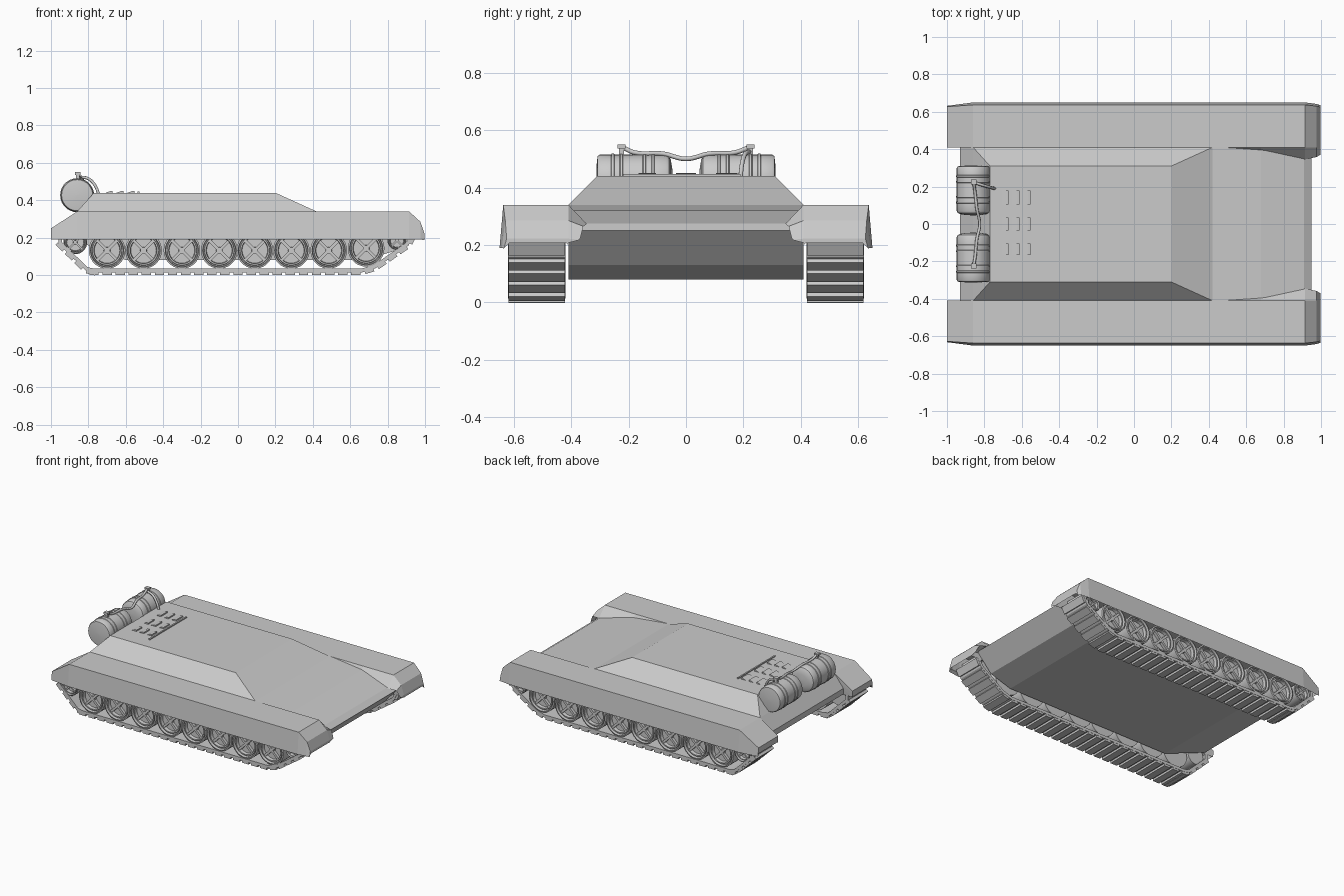
import bpy, bmesh, math
from mathutils import Vector, Matrix

if "Cube" in bpy.data.objects:
    bpy.data.objects.remove(bpy.data.objects["Cube"])

paint = bpy.data.materials.new("plain_grey")
paint.diffuse_color = (0.6, 0.6, 0.6, 1)
paint.use_nodes = True
paint.node_tree.nodes["Principled BSDF"].inputs["Base Color"].default_value = paint.diffuse_color


def make(name, verts, faces, smooth=None):
    """Mesh object from verts and faces, normals outward."""
    me = bpy.data.meshes.new(name)
    me.from_pydata([tuple(v) for v in verts], [], faces)
    bm = bmesh.new()
    bm.from_mesh(me)
    bmesh.ops.recalc_face_normals(bm, faces=bm.faces)
    bm.to_mesh(me)
    bm.free()
    me.materials.append(paint)
    if smooth:
        me.shade_smooth()
        me.set_sharp_from_angle(angle=math.radians(smooth))
    ob = bpy.data.objects.new(name, me)
    bpy.context.collection.objects.link(ob)
    return ob


def loft(name, rings, closed=False, smooth=None):
    """Skin equal-length rings; cap both ends unless closed."""
    n, m = len(rings[0]), len(rings)
    faces = [(i * n + j, i * n + (j + 1) % n,
              (i + 1) % m * n + (j + 1) % n, (i + 1) % m * n + j)
             for i in range(m if closed else m - 1) for j in range(n)]
    if not closed:
        faces += [tuple(range(n)), tuple(range((m - 1) * n, m * n))]
    return make(name, [v for r in rings for v in r], faces, smooth)


def lathe(name, prof, x, z, side=1, n=28):
    """Turn an (r, y) profile round an axis along y."""
    rings = [[(x + r * math.cos(2 * math.pi * k / n), side * y,
               z + r * math.sin(2 * math.pi * k / n)) for k in range(n)]
             for r, y in prof]
    return loft(name, rings, smooth=35)


def boxes(name, items):
    """One object from boxes given as (centre, size, angle about y)."""
    verts, faces = [], []
    for c, s, a in items:
        rot = Matrix.Rotation(a, 3, 'Y')
        b = len(verts)
        for i in range(8):
            p = Vector(((i & 1) - .5, (i >> 1 & 1) - .5, (i >> 2) - .5))
            verts.append(Vector(c) + rot @ Vector((p.x * s[0], p.y * s[1], p.z * s[2])))
        faces += [tuple(b + k for k in f) for f in
                  ((0, 1, 3, 2), (4, 5, 7, 6), (0, 1, 5, 4),
                   (2, 3, 7, 6), (0, 2, 6, 4), (1, 3, 7, 5))]
    return make(name, verts, faces)


def hose(name, pts, radius):
    cu = bpy.data.curves.new(name, 'CURVE')
    cu.dimensions = '3D'
    cu.bevel_depth, cu.bevel_resolution, cu.resolution_u = radius, 2, 6
    cu.use_fill_caps = True
    sp = cu.splines.new('BEZIER')
    sp.bezier_points.add(len(pts) - 1)
    for bp, p in zip(sp.bezier_points, pts):
        bp.co = p
        bp.handle_left_type = bp.handle_right_type = 'AUTO'
    cu.materials.append(paint)
    bpy.context.collection.objects.link(bpy.data.objects.new(name, cu))


# hull tub: side profile extruded across
hull = [(-.93, .25), (-.86, .34), (.42, .34), (.68, .32), (.91, .275), (.95, .25),
        (.84, .13), (.68, .08), (-.6, .08), (-.93, .21)]
loft("hull", [[(x, y, z) for x, z in hull] for y in (-.41, .41)])

# sloped upper deck
loft("upper_deck", [[(-.86, -.41, .34), (.42, -.41, .34), (.42, .41, .34), (-.86, .41, .34)],
                    [(-.77, -.31, .44), (.2, -.31, .44), (.2, .31, .44), (-.77, .31, .44)]])

# fender stations: x, top z, outer y at top and skirt, inner bulge y and z, bottom z
stations = [(-1, .25, .628, .632, .41, .235, .205), (-.99, .256, .628, .633, .41, .24, .205),
            (-.86, .34, .637, .65, .41, .30, .205),
            (.42, .34, .637, .65, .41, .335, .205), (.68, .34, .637, .65, .39, .312, .205),
            (.915, .34, .637, .65, .345, .272, .205), (.975, .285, .63, .642, .358, .265, .205),
            (.997, .222, .625, .635, .37, .218, .202)]

# track centre line in x, z
path = [Vector(p) for p in ((-.77, .024), (.66, .024), (.73, .045), (.905, .165), (.925, .205),
                            (.88, .242), (-.9, .242), (-.95, .21), (-.95, .17), (-.81, .034))]


def normal(d):
    return Vector((d.y, -d.x)).normalized()


# wheel profile: dished face inside a raised rim
wheel = [(.001, .606), (.016, .606), (.018, .59), (.068, .59), (.071, .612), (.079, .612),
         (.081, .602), (.086, .602), (.089, .62), (.098, .617), (.098, .43), (.001, .43)]
wheel_xs = (-.70, -.505, -.30, -.10, .09, .285, .485, .685)

for side, tag in ((-1, "right"), (1, "left")):
    # hollow fender with skirt, closed at both ends
    rings = []
    for i, (x, zt, yt, ys, yi, zi, zb) in enumerate(stations):
        roof = zb + .004 if i in (0, len(stations) - 1) else zt - .012
        rings.append([(x, side * y, z) for y, z in (
            (.41, zt), (yt, zt), (ys, zb - .015), (yt - .004, zb), (yt - .008, roof),
            (.416, roof), (.414, zb), (.411, max(zb + .005, zi - .025)), (yi, zi))])
    loft("fender_" + tag, rings)

    # road wheels with crossed ribs
    for i, x in enumerate(wheel_xs):
        z = .143 if i == 7 else .132
        lathe(f"road_wheel_{tag}_{i + 1}", wheel, x, z, side)
        boxes(f"wheel_ribs_{tag}_{i + 1}",
              [((x, side * .597, z), (.14, .026, .016), a * math.pi / 4) for a in (-1, 1)])

    # end wheels
    for nm, x, z, s in (("sprocket_", -.87, .175, .65), ("idler_", .85, .185, .52)):
        lathe(nm + tag, [(r * s, y) for r, y in wheel], x, z, side)
        boxes(nm + "ribs_" + tag,
              [((x, side * .597, z), (.14 * s, .026, .01), a * math.pi / 4) for a in (-1, 1)])

    # track band
    band = []
    for i, p in enumerate(path):
        n = (normal(p - path[i - 1]) + normal(path[(i + 1) % len(path)] - p)).normalized()
        a, b = p + n * .01, p - n * .01
        band.append([(a.x, side * .42, a.y), (a.x, side * .62, a.y),
                     (b.x, side * .62, b.y), (b.x, side * .42, b.y)])
    loft("track_band_" + tag, band, closed=True)

    # track pads spaced evenly along the band
    pads, carry, step = [], 0, .07
    for i, p in enumerate(path):
        d = path[(i + 1) % len(path)] - p
        n, length = normal(d), d.length
        while carry < length:
            c = p + d * (carry / length) + n * .015
            pads.append(((c.x, side * .52, c.y), (.05, .197, .018), -math.atan2(d.y, d.x)))
            carry += step
        carry -= length
    boxes("track_pads_" + tag, pads)

    # fuel drum: ribbed cylinder with domed ends
    drum = [(.001, .046), (.04, .048), (.07, .053), (.083, .06), (.088, .07)]
    for y in (.115, .145, .225, .255):
        drum += [(.088, y - .006), (.091, y - .004), (.091, y + .004), (.088, y + .006)]
    drum += [(.088, .3), (.083, .308), (.06, .311), (.001, .313)]
    lathe("fuel_drum_" + tag, drum, -.86, .427, side)

    # filler neck and cap
    boxes("filler_cap_" + tag, [((-.857, side * .225, .525), (.018, .018, .04), 0),
                                ((-.857, side * .225, .543), (.03, .028, .014), 0)])

# hoses linking the drums and entering the deck
hose("link_hose", [(-.857, -.22, .54), (-.85, -.18, .522), (-.84, -.08, .518), (-.825, 0, .5),
                   (-.84, .08, .518), (-.85, .17, .522), (-.857, .22, .54)], .008)
hose("deck_hose", [(-.85, .22, .525), (-.80, .205, .515), (-.765, .195, .48),
                   (-.745, .19, .435)], .008)

# engine deck louvres: low wedges rising toward the front
for i, x in enumerate((-.67, -.612, -.553)):
    for j, (a, b) in enumerate(((-.165, -.105), (-.035, .035), (.105, .18))):
        wedge = [(x - .042, .438), (x, .438), (x, .449), (x - .01, .45)]
        loft(f"louvre_{i + 1}_{j + 1}", [[(px, y, z) for px, z in wedge] for y in (a, b)])
boxes("deck_bar", [((-.532, -.015, .442), (.01, .41, .01), 0)])
